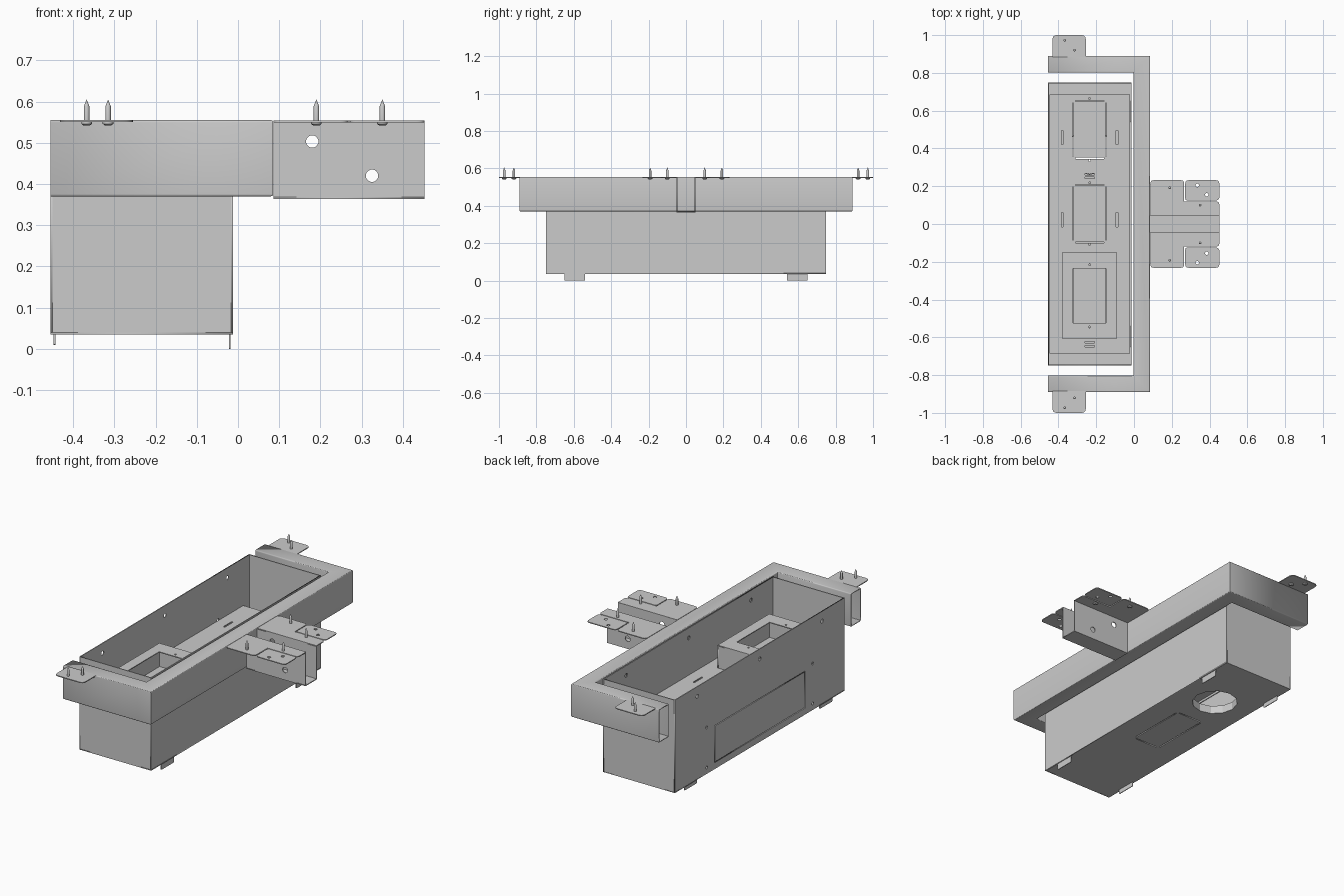
import bpy, bmesh, math
from mathutils import Matrix, Vector

if "Cube" in bpy.data.objects:
    bpy.data.objects.remove(bpy.data.objects["Cube"])

T = 0.005  # sheet metal thickness


def round_poly(pts, r=0.0, n=5):
    """Round corners of a polygon; a point may carry its own radius as third value."""
    out = []
    for i, p in enumerate(pts):
        c = Vector(p[:2])
        rad = p[2] if len(p) > 2 else r
        if rad == 0:
            out.append(c)
            continue
        a = c + (Vector(pts[i - 1][:2]) - c).normalized() * rad
        b = c + (Vector(pts[(i + 1) % len(pts)][:2]) - c).normalized() * rad
        for k in range(n + 1):
            t = k / n
            out.append(a * (1 - t) ** 2 + c * 2 * t * (1 - t) + b * t * t)
    return out


def rect(x0, x1, y0, y1, r=0.0):
    return round_poly([(x0, y0), (x1, y0), (x1, y1), (x0, y1)], r)


def circle(x, y, r, n=16):
    return [Vector((x + r * math.cos(2 * math.pi * i / n), y + r * math.sin(2 * math.pi * i / n)))
            for i in range(n)]


AXES = {  # sheet plane normal: local x, y, z columns
    'z': Matrix.Identity(3),
    'x': Matrix(((0, 0, 1), (1, 0, 0), (0, 1, 0))),
    'y': Matrix(((1, 0, 0), (0, 0, -1), (0, 1, 0))),
}


def sheet(name, outline, axis, pos, holes=(), t=T):
    """Flat sheet with holes; pos is the centre plane along its normal."""
    cu = bpy.data.curves.new(name, 'CURVE')
    cu.dimensions = '2D'
    cu.fill_mode = 'BOTH'
    cu.extrude = t / 2
    for loop in [outline, *holes]:
        sp = cu.splines.new('POLY')
        sp.points.add(len(loop) - 1)
        for q, p in zip(sp.points, loop):
            q.co = (p[0], p[1], 0, 1)
        sp.use_cyclic_u = True
    ob = bpy.data.objects.new(name, cu)
    bpy.context.collection.objects.link(ob)
    ob.matrix_world = AXES[axis].to_4x4()
    ob.location['xyz'.index(axis)] = pos
    bpy.ops.object.select_all(action='DESELECT')
    ob.select_set(True)
    bpy.context.view_layer.objects.active = ob
    bpy.ops.object.convert(target='MESH')
    return ob


def mesh_object(name, bm):
    bmesh.ops.recalc_face_normals(bm, faces=bm.faces)
    me = bpy.data.meshes.new(name)
    bm.to_mesh(me)
    bm.free()
    ob = bpy.data.objects.new(name, me)
    bpy.context.collection.objects.link(ob)
    return ob


def smooth(ob):
    bpy.ops.object.select_all(action='DESELECT')
    ob.select_set(True)
    bpy.context.view_layer.objects.active = ob
    bpy.ops.object.shade_smooth_by_angle(angle=math.radians(35))


def seam(x0, x1, y0, y1, g=0.006, b=0.014):
    """Four slots outlining a knockout, with bridges left at the corners."""
    return [rect(x0, x0 + g, y0 + b, y1 - b), rect(x1 - g, x1, y0 + b, y1 - b),
            rect(x0 + b, x1 - b, y0, y0 + g), rect(x0 + b, x1 - b, y1 - g, y1)]


# --- main box: floor and four walls, open at the top
X0, X1, Y, ZB, ZT = -0.455, -0.012, 0.748, 0.035, 0.553
hc = (-0.235, 0.385, 0.125)
sheet('box_floor', rect(X0, X1, -Y, Y), 'z', ZB + T / 2,
      [circle(*hc, 12)] + seam(-0.32, -0.15, -0.18, 0.18))
upper = [circle(y, 0.498, 0.011) for y in (-0.55, 0, 0.55)]
lower = [circle(y, z, 0.008) for y in (-0.467, 0.467) for z in (0.07, 0.294)]
sheet('box_back_wall', rect(-Y, Y, ZB, ZT), 'x', X0 + T / 2,
      upper + lower + [rect(-0.4, 0.4, 0.071, 0.278)])
sheet('box_access_panel', rect(-0.396, 0.396, 0.075, 0.274), 'x', X0 + T / 2)
sheet('box_front_wall', rect(-Y, Y, ZB, ZT), 'x', X1 - T / 2, upper)
for s in (-1, 1):
    sheet('box_end_wall', rect(X0 + T, X1 - T, ZB, ZT), 'y', s * (Y - T / 2))

# collar around the round floor opening
bm = bmesh.new()
rings = [[bm.verts.new((p.x, p.y, z)) for p in circle(*hc, 12)] for z in (ZB, ZB + 0.045)]
for i in range(12):
    j = (i + 1) % 12
    bm.faces.new((rings[0][i], rings[0][j], rings[1][j], rings[1][i]))
collar = mesh_object('floor_collar', bm)
collar.modifiers.new('thickness', 'SOLIDIFY').thickness = T

# feet
for s in (-1, 1):
    for x, z in ((-0.02, 0.0), (-0.445, 0.01)):
        sheet('foot', rect(s * 0.54, s * 0.65, z, 0.048, 0.004), 'x', x, t=0.004)

# --- inner shelf with knockouts, slots and end flanges
ZP = 0.29
holes = []
for cy in (0.5, 0.055, -0.38):
    holes += seam(-0.325, -0.145, cy - 0.155, cy + 0.155)
    holes += [circle(-0.235, cy + s * 0.152 + s * 0.012, 0.005, 10) for s in (-1, 1)]
for x in (-0.38, -0.09):
    holes += [rect(x - 0.005, x + 0.005, y, y + 0.075) for y in (0.42, -0.015)]
for y in (0.26, -0.63):
    holes += [rect(-0.26, -0.21, y, y + 0.008), rect(-0.26, -0.21, y - 0.02, y - 0.012)]
sheet('shelf', rect(-0.447, -0.02, -0.685, 0.685), 'z', ZP, holes)
for s in (-1, 1):
    sheet('shelf_end_flange', rect(-0.447, -0.02, ZB + T, ZP), 'y', s * 0.6825)

# raised housing on the shelf
HX0, HX1, HY0, HY1, HZ = -0.38, -0.09, -0.605, -0.15, 0.42
sheet('housing_top', rect(HX0, HX1, HY0, HY1), 'z', HZ - T / 2,
      [rect(-0.322, -0.148, -0.525, -0.235)]
      + [circle(-0.235, y, 0.005, 10) for y in (-0.545, -0.215)])
for x in (HX0 + T / 2, HX1 - T / 2):
    sheet('housing_side', rect(HY0, HY1, ZP, HZ - T), 'x', x)
for y in (HY0 + T / 2, HY1 - T / 2):
    sheet('housing_end', rect(HX0 + T, HX1 - T, ZP, HZ - T), 'y', y)

# --- surrounding U frame: hollow tube swept with mitred corners, open ends
bm = bmesh.new()
section = round_poly([(0, 0.37), (0.088, 0.37), (0.088, 0.555), (0, 0.555)], 0.006, 3)
loops = []
for d, z in section:
    path = [(X0, 0.89 - d), (0.085 - d, 0.89 - d), (0.085 - d, d - 0.89), (X0, d - 0.89)]
    loops.append([bm.verts.new((x, y, z)) for x, y in path])
for i, a in enumerate(loops):
    b = loops[(i + 1) % len(loops)]
    for k in range(3):
        bm.faces.new((a[k], a[k + 1], b[k + 1], b[k]))
frame = mesh_object('u_frame_tube', bm)
frame.modifiers.new('thickness', 'SOLIDIFY').thickness = T
smooth(frame)

# --- bracket channel in front of the frame
BX0, BX1, W, ZF = 0.086, 0.452, 0.05, 0.551
sheet('bracket_floor', rect(BX0, BX1, -W, W), 'z', 0.3665)
for s in (-1, 1):
    sheet('bracket_side', rect(BX0, BX1, 0.364, 0.553), 'y', s * (W - T / 2),
          [circle(0.18, 0.503, 0.015, 24), circle(0.325, 0.42, 0.015, 24)])
    flange = [(BX0, W - T), (BX1, W - T), (BX1, 0.12, 0.02), (0.266, 0.12),
              (0.266, 0.232, 0.02), (BX0, 0.232, 0.02)]
    sheet('bracket_flange', [(p.x, s * p.y) for p in round_poly(flange)], 'z', ZF)
    pad = [(0.271, 0.125, 0.012), (BX1, 0.125, 0.02), (BX1, 0.232, 0.02), (0.271, 0.232, 0.02)]
    sheet('bracket_pad', [(p.x, s * p.y) for p in round_poly(pad)], 'z', ZF,
          [circle(0.335, s * 0.205, 0.009), circle(0.385, s * 0.155, 0.009)])
    # mounting tab at the end of each frame arm
    tab = [(-0.432, 0.88), (-0.255, 0.88), (-0.255, 1.0, 0.025), (-0.432, 1.0, 0.025)]
    sheet('frame_tab', [(p.x, s * p.y) for p in round_poly(tab)], 'z', 0.5525)

# --- screws pointing up through tabs and flanges (one shared lathed mesh)
bm = bmesh.new()
profile = [(0.008, 0.542), (0.013, 0.546), (0.013, 0.5505), (0.0068, 0.553), (0.0068, 0.588)]
N = 12
rings = [[bm.verts.new((p.x, p.y, z)) for p in circle(0, 0, r, N)] for r, z in profile]
tip = bm.verts.new((0, 0, 0.605))
bm.faces.new(rings[0])
for i in range(N):
    j = (i + 1) % N
    for a, b in zip(rings, rings[1:]):
        bm.faces.new((a[i], a[j], b[j], b[i]))
    bm.faces.new((rings[-1][i], rings[-1][j], tip))
first = mesh_object('screw', bm)
smooth(first)
spots = [(x, s * y) for s in (1, -1)
         for x, y in ((-0.367, 0.972), (-0.315, 0.92), (0.19, 0.192), (0.35, 0.1))]
first.location = (*spots[0], 0)
for x, y in spots[1:]:
    ob = first.copy()
    ob.location = (x, y, 0)
    bpy.context.collection.objects.link(ob)
